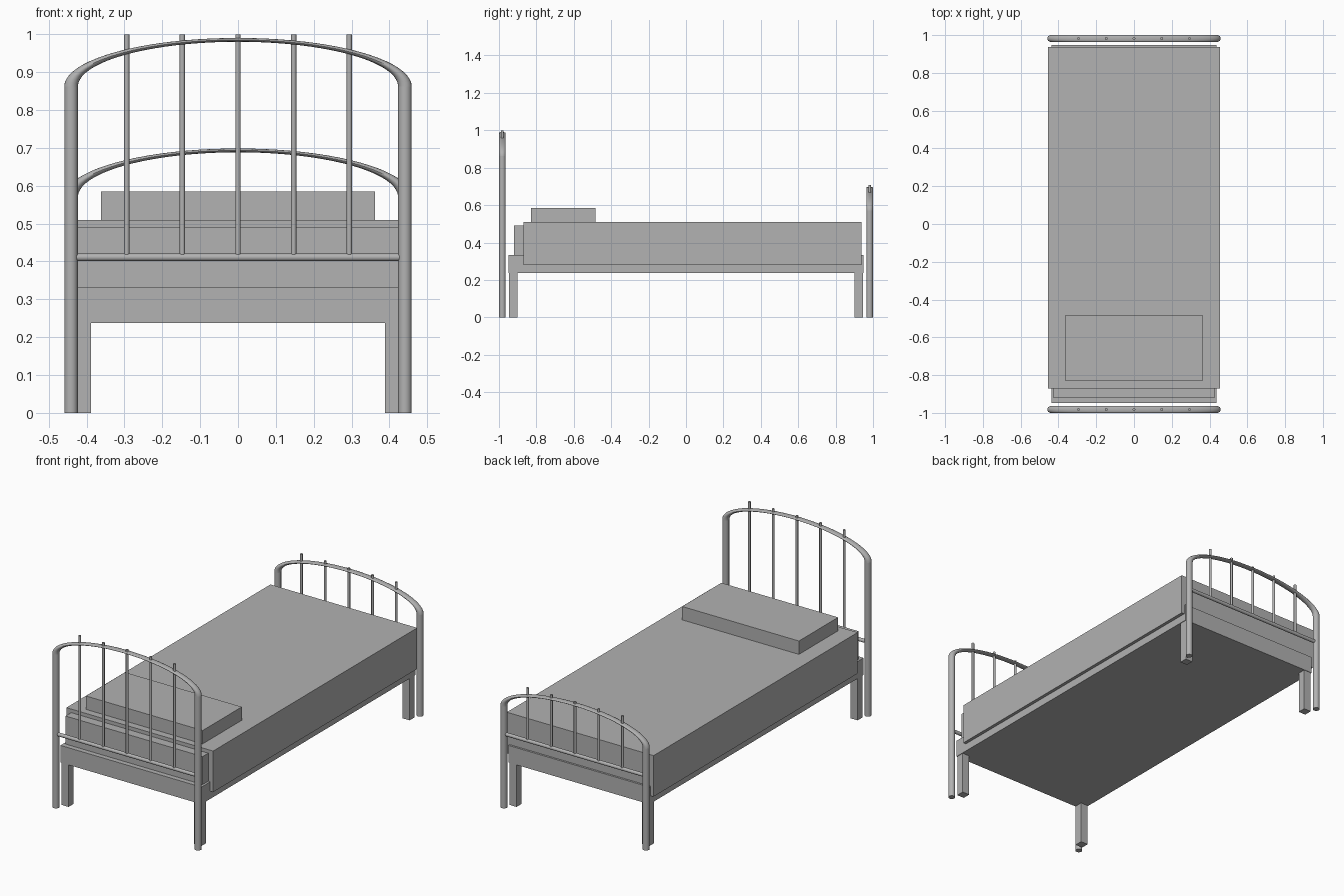
import bpy, bmesh, math
from mathutils import Vector, Matrix

if "Cube" in bpy.data.objects:
    bpy.data.objects.remove(bpy.data.objects["Cube"])

grey = bpy.data.materials.new("plain grey")
grey.diffuse_color = (0.445, 0.445, 0.445, 1)
grey.use_nodes = True
grey.node_tree.nodes["Principled BSDF"].inputs["Base Color"].default_value = grey.diffuse_color


def finish(name, bm, smooth=False):
    bmesh.ops.recalc_face_normals(bm, faces=bm.faces)
    mesh = bpy.data.meshes.new(name)
    bm.to_mesh(mesh)
    bm.free()
    mesh.materials.append(grey)
    ob = bpy.data.objects.new(name, mesh)
    bpy.context.collection.objects.link(ob)
    if smooth:
        bpy.ops.object.select_all(action='DESELECT')
        ob.select_set(True)
        bpy.context.view_layer.objects.active = ob
        bpy.ops.object.shade_smooth_by_angle(angle=math.radians(40))
    return ob


def box(name, lo, hi):
    lo, hi = Vector(lo), Vector(hi)
    bm = bmesh.new()
    m = Matrix.Translation((lo + hi) / 2) @ Matrix.Diagonal((*(hi - lo), 1))
    bmesh.ops.create_cube(bm, size=1, matrix=m)
    return finish(name, bm)


def rod(name, a, b, r, sides=16):
    a, b = Vector(a), Vector(b)
    d = b - a
    bm = bmesh.new()
    m = Matrix.Translation((a + b) / 2) @ d.to_track_quat('Z', 'Y').to_matrix().to_4x4()
    bmesh.ops.create_cone(bm, cap_ends=True, segments=sides, radius1=r, radius2=r,
                          depth=d.length, matrix=m)
    return finish(name, bm, True)


def arch(name, y, z, radius, r, squash):
    # half ring, flattened in height
    bm = bmesh.new()
    bmesh.ops.create_circle(bm, segments=16, radius=r,
                            matrix=Matrix.Translation((radius, 0, 0)))
    bmesh.ops.spin(bm, geom=bm.edges[:], cent=(0, 0, 0), axis=(0, 1, 0),
                   angle=-math.pi, steps=40)
    bmesh.ops.transform(bm, verts=bm.verts, matrix=Matrix.Translation((0, y, z))
                        @ Matrix.Diagonal((1, 1, squash, 1)))
    return finish(name, bm, True)


# Base, mattress and pillow
box("bed_frame", (-0.437, -0.948, 0.237), (0.437, 0.948, 0.333))
box("base_cushion", (-0.425, -0.92, 0.333), (0.425, 0.92, 0.49))
box("mattress", (-0.455, -0.87, 0.28), (0.455, 0.937, 0.51))
box("pillow", (-0.362, -0.83, 0.51), (0.362, -0.483, 0.585))

# Square legs
for sx in (-1, 1):
    for sy in (-1, 1):
        x, y, h = sx * 0.411, sy * 0.923, 0.0225
        box("leg", (x - h, y - h, 0), (x + h, y + h, 0.237))

# Tubular headboard and footboard
POST_X, POST_R = 0.441, 0.018
for part, y, spring, top in (("headboard", -0.982, 0.862, 1.0),
                             ("footboard", 0.982, 0.57, 0.708)):
    for sx in (-1, 1):
        rod(part + "_post", (sx * POST_X, y, 0), (sx * POST_X, y, spring), POST_R)
    arch(part + "_arch", y, spring, POST_X, POST_R, 0.28)
    rod(part + "_rail", (-POST_X, y, 0.411), (POST_X, y, 0.411), 0.010)
    for i in range(-2, 3):
        rod(part + "_spindle", (i * 0.147, y, 0.411), (i * 0.147, y, top), 0.007, 12)
